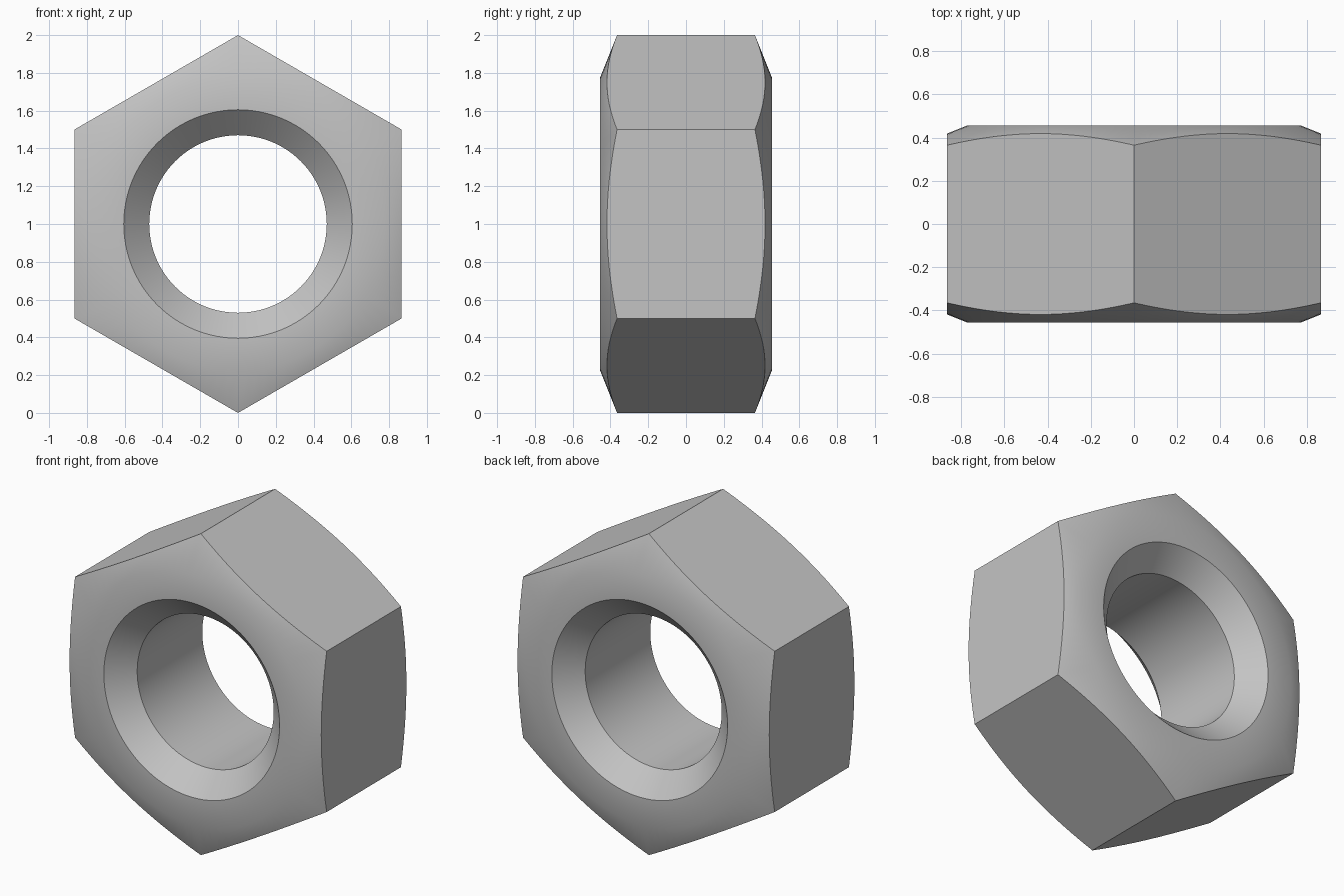
import bpy, bmesh, math

cube = bpy.data.objects.get("Cube")
if cube:
    bpy.data.objects.remove(cube, do_unlink=True)

SEGMENTS = 96            # multiple of six, so every hexagon corner is hit
HALF_DEPTH = 0.455
BORE, SINK, FLAT = 0.47, 0.605, 0.775   # bore, countersink and flat face radii
CONE_SLOPE = 0.4
SINK_DEPTH = SINK - BORE
APOTHEM = math.cos(math.pi / 6)

steel = bpy.data.materials.new("steel grey")
steel.use_nodes = True
grey = (0.55, 0.55, 0.55, 1)
steel.diffuse_color = grey
steel.node_tree.nodes["Principled BSDF"].inputs["Base Color"].default_value = grey


def hex_radius(angle):
    """Distance from the axis to the hexagon, with a corner pointing up."""
    sector = math.pi / 3
    return APOTHEM / math.cos((angle + sector / 2) % sector - sector / 2)


def cross_section(angle):
    """Closed loop of (radius, depth) points: bore, back, side, front."""
    rim = hex_radius(angle)
    half = [(BORE, HALF_DEPTH - SINK_DEPTH), (SINK, HALF_DEPTH), (FLAT, HALF_DEPTH),
            (rim, HALF_DEPTH - CONE_SLOPE * (rim - FLAT))]
    return half + [(r, -y) for r, y in reversed(half)]


# Sweep the cross-section around the y axis
bm = bmesh.new()
loops = []
for i in range(SEGMENTS):
    a = math.tau * i / SEGMENTS
    loops.append([bm.verts.new((r * math.cos(a), y, 1 + r * math.sin(a)))
                  for r, y in cross_section(a)])
for i, here in enumerate(loops):
    after = loops[(i + 1) % SEGMENTS]
    for j in range(len(here)):
        k = (j + 1) % len(here)
        bm.faces.new((here[j], here[k], after[k], after[j]))
bmesh.ops.recalc_face_normals(bm, faces=bm.faces[:])

mesh = bpy.data.meshes.new("hex_nut")
bm.to_mesh(mesh)
bm.free()
mesh.materials.append(steel)
nut = bpy.data.objects.new("hex_nut", mesh)
bpy.context.collection.objects.link(nut)

# Smooth the bore and chamfers, keep the hexagon edges crisp
bpy.ops.object.select_all(action="DESELECT")
nut.select_set(True)
bpy.context.view_layer.objects.active = nut
bpy.ops.object.shade_smooth_by_angle(angle=math.radians(30))
